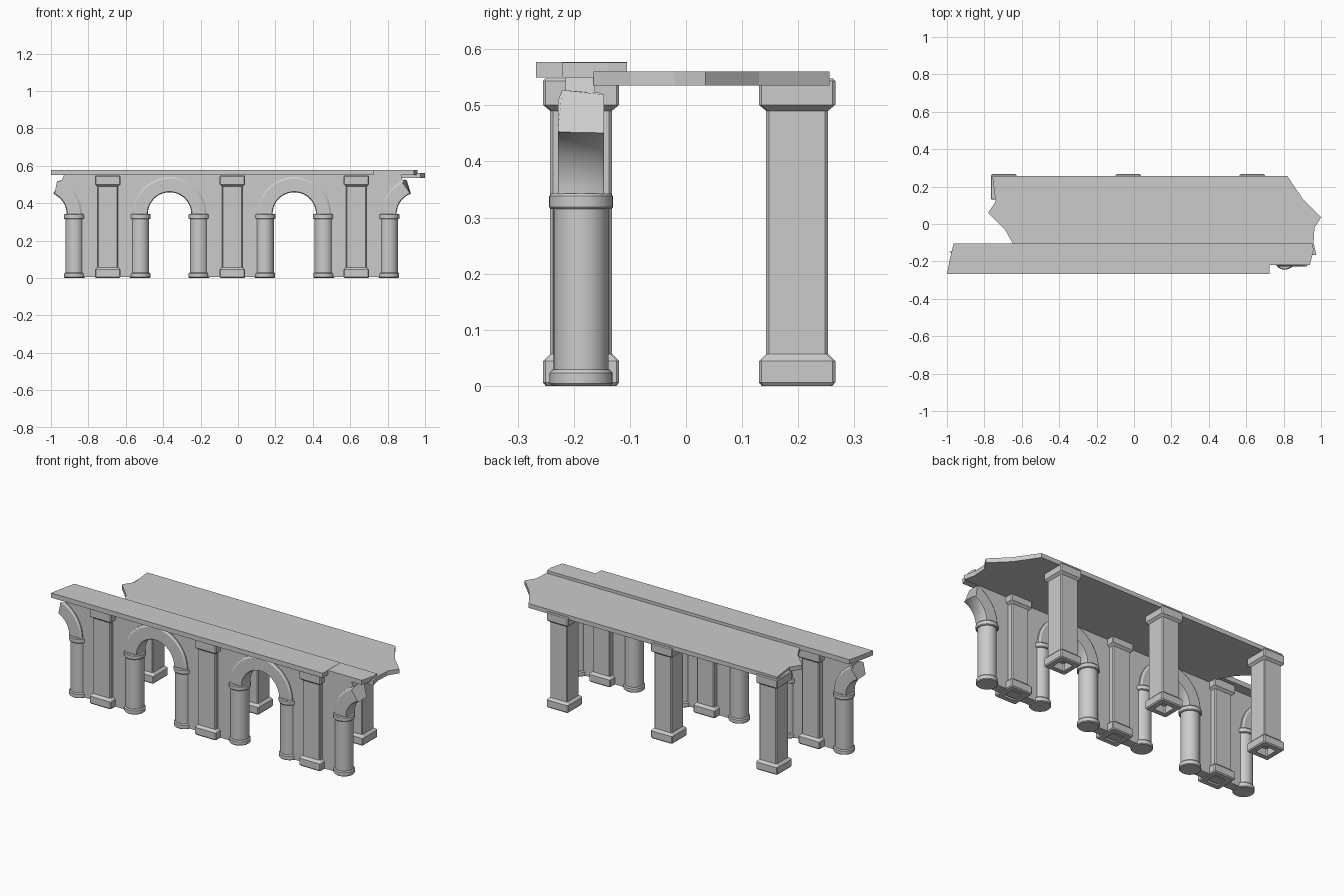
import bpy, bmesh, math

if "Cube" in bpy.data.objects:
    bpy.data.objects.remove(bpy.data.objects["Cube"])

YF, YB = -0.187, 0.198            # front wall line, back pillar line
PILLARS = [-0.697, -0.03, 0.633]
ARCHES = [-1.032, -0.366, 0.301, 0.964]
SPRING, R_IN, R_OUT = 0.342, 0.116, 0.198


def finish(name, bm, smooth=False):
    bmesh.ops.recalc_face_normals(bm, faces=bm.faces)
    me = bpy.data.meshes.new(name)
    bm.to_mesh(me)
    bm.free()
    ob = bpy.data.objects.new(name, me)
    bpy.context.collection.objects.link(ob)
    if smooth:
        bpy.ops.object.select_all(action='DESELECT')
        ob.select_set(True)
        bpy.context.view_layer.objects.active = ob
        bpy.ops.object.shade_smooth_by_angle(angle=math.radians(30))
    return ob


def skin(name, rings, closed=True, smooth=False):
    """Bridge equal-length rings of 3D points and cap both ends."""
    bm = bmesh.new()
    vs = [[bm.verts.new(p) for p in r] for r in rings]
    n = len(vs[0])
    for a, b in zip(vs, vs[1:]):
        for i in range(n):
            j = (i + 1) % n
            bm.faces.new((a[i], a[j], b[j], b[i]))
    if closed:
        bm.faces.new(vs[0])
        bm.faces.new(vs[-1])
    return finish(name, bm, smooth)


def prism(name, pts, axis, lo, hi):
    """Extrude a 2D outline along z (plan) or y (elevation)."""
    put = (lambda p, h: (p[0], p[1], h)) if axis == 'z' else (lambda p, h: (p[0], h, p[1]))
    return skin(name, [[put(p, lo) for p in pts], [put(p, hi) for p in pts]])


def pillar(name, x, y):
    # chamfered square section, hollow foot, flared base and capital
    prof = [(0.036, 0.04), (0.036, 0), (0.063, 0), (0.068, 0.006), (0.068, 0.044),
            (0.055, 0.057), (0.055, 0.49), (0.068, 0.501), (0.068, 0.543), (0.064, 0.548)]
    c = 0.005
    rings = []
    for h, z in prof:
        k = h - c
        sec = [(h, -k), (h, k), (k, h), (-k, h), (-h, k), (-h, -k), (-k, -h), (k, -h)]
        rings.append([(x + a, y + b, z) for a, b in sec])
    skin(name, rings)


def column(name, x):
    prof = [(0.052, 0), (0.056, 0.004), (0.056, 0.023), (0.051, 0.029), (0.049, 0.029),
            (0.049, 0.315), (0.054, 0.315), (0.057, 0.319), (0.057, 0.338), (0.053, 0.343)]
    n = 32
    skin(name, [[(x + r * math.cos(2 * math.pi * i / n), YF + r * math.sin(2 * math.pi * i / n), z)
                 for i in range(n)] for r, z in prof], smooth=True)


def arch(name, cx, a0, a1, j0=0, j1=0):
    # moulded band swept round the arch; j0 / j1 give ragged broken ends
    sec = [(R_IN, -0.034), (R_IN + 0.004, -0.041), (0.187, -0.041), (R_OUT, -0.034),
           (R_OUT, 0.034), (0.187, 0.041), (R_IN + 0.004, 0.041), (R_IN, 0.034)]
    rag = [-1, 0, 1.2, -0.3, 0.6, -0.8, 0.9, -0.5]
    steps = max(8, int(abs(a1 - a0) / 6))
    rings = []
    for s in range(steps + 1):
        t = s / steps
        ring = []
        for (r, y), g in zip(sec, rag):
            a = math.radians(a0 + (a1 - a0) * t + g * (j0 * (1 - t) + j1 * t))
            ring.append((cx + r * math.cos(a), YF + y, SPRING + r * math.sin(a)))
        rings.append(ring)
    skin(name, rings, smooth=True)


# square pillars, engaged in the front wall and free-standing behind
for i, x in enumerate(PILLARS):
    pillar(f"front_pillar_{i + 1}", x, YF)
    pillar(f"back_pillar_{i + 1}", x, YB)

# round columns under every arch foot
for i, cx in enumerate(ARCHES):
    if i > 0:
        column(f"column_{i}_left", cx - 0.158)
    if i < 3:
        column(f"column_{i}_right", cx + 0.158)

# arch bands: two whole, two broken at the ends
arch("broken_arch_left", ARCHES[0], 0, 65, 0, 4)
arch("arch_left", ARCHES[1], 0, 180)
arch("arch_right", ARCHES[2], 0, 180)
arch("broken_arch_right", ARCHES[3], 180, 112, 0, 4)

# wall panel with arched openings, broken at both ends
R = 0.158
outline = [(-0.93, 0.552)]
for cx, a0, a1 in zip(ARCHES, (62, 180, 180, 180), (0, 0, 0, 116)):
    if a0 == 180:
        outline.append((cx - R, 0.004))
    n = max(6, int((a0 - a1) / 8))
    for s in range(n + 1):
        a = math.radians(a0 + (a1 - a0) * s / n)
        outline.append((cx + R * math.cos(a), SPRING + R * math.sin(a)))
    if a1 == 0:
        outline.append((cx + R, 0.004))
outline.append((0.87, 0.552))
prism("arcade_wall", outline, 'y', -0.215, -0.162)

# coping along the front wall, in sections
F, B = -0.267, -0.105
prism("coping_left", [(-1, F), (-0.765, F), (-0.765, B), (-0.965, B), (-0.985, -0.19)], 'z', 0.55, 0.577)
prism("coping_middle", [(-0.765, F), (-0.095, F), (-0.095, B), (-0.765, B)], 'z', 0.55, 0.577)
prism("coping_right", [(-0.095, F), (0.725, F), (0.725, B), (-0.095, B)], 'z', 0.55, 0.577)
prism("coping_broken_end", [(0.725, -0.22), (0.94, -0.22), (0.96, -0.14), (0.955, B), (0.725, B)],
      'z', 0.55, 0.576)

# roof slabs with broken outer ends
S, T = -0.17, 0.256
prism("roof_slab_left", [(-0.245, S), (-0.245, T), (-0.757, T), (-0.74, 0.12), (-0.78, 0.06),
                         (-0.69, -0.03), (-0.65, -0.1), (-0.62, S)], 'z', 0.535, 0.56)
prism("roof_slab_middle", [(-0.245, S), (0.46, S), (0.46, T), (-0.245, T)], 'z', 0.535, 0.56)
prism("roof_slab_right", [(0.46, S), (0.975, -0.165), (0.96, -0.1), (0.965, -0.02), (1.0, 0.035),
                          (0.905, 0.13), (0.82, T), (0.46, T)], 'z', 0.535, 0.56)
